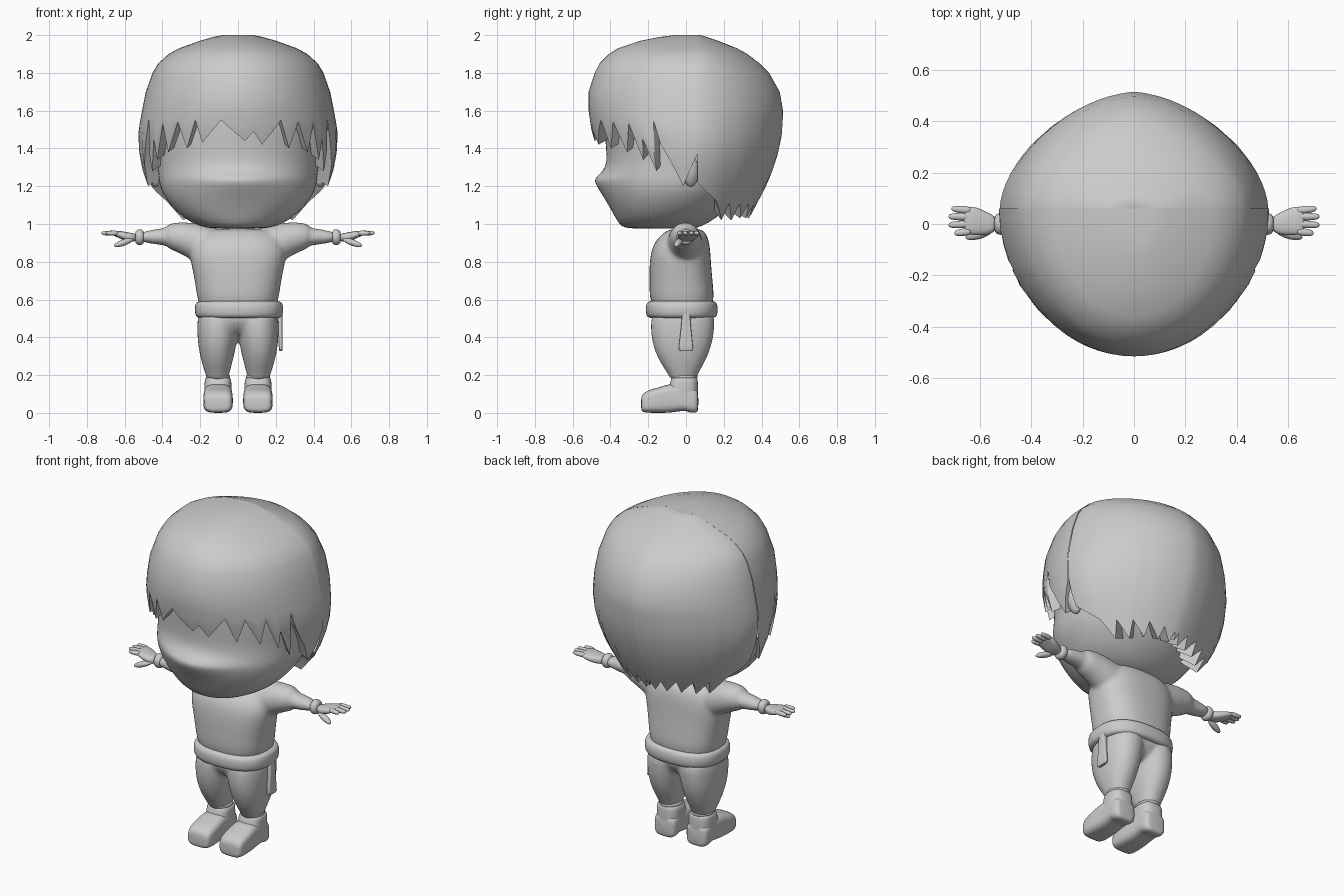
import bpy, bmesh, math
from mathutils import Vector, Matrix


def spow(v, p):
    return math.copysign(abs(v) ** p, v)


def loft(bm, axis, rings, s=1, n=24, e=2.0):
    """Skin superellipse rings (t, u0, u1, v0, v1); s=-1 mirrors in x."""
    loops = []
    for t, u0, u1, v0, v1 in rings:
        loop = []
        for i in range(n):
            a = 2 * math.pi * i / n
            u = (u0 + u1) / 2 + (u1 - u0) / 2 * spow(math.cos(a), 2 / e)
            v = (v0 + v1) / 2 + (v1 - v0) / 2 * spow(math.sin(a), 2 / e)
            x, y, z = {'x': (t, u, v), 'y': (u, t, v), 'z': (u, v, t)}[axis]
            loop.append(bm.verts.new((s * x, y, z)))
        loops.append(loop)
    for a, b in zip(loops, loops[1:]):
        for i in range(n):
            j = (i + 1) % n
            bm.faces.new((a[i], a[j], b[j], b[i]))
    bm.faces.new(loops[0])
    bm.faces.new(loops[-1])


def ball(bm, p, q, ry, rz, s=1):
    """Ellipsoid stretched from p to q."""
    p, q = (Vector((s * v[0], v[1], v[2])) for v in (p, q))
    d = q - p
    m = (Matrix.Translation((p + q) / 2) @ d.to_track_quat('X', 'Z').to_matrix().to_4x4()
         @ Matrix.Diagonal((d.length / 2, ry, rz, 1)))
    bmesh.ops.create_uvsphere(bm, u_segments=12, v_segments=8, radius=1, matrix=m)


def finish(name, bm, subsurf=1, voxel=0, angle=50):
    bmesh.ops.recalc_face_normals(bm, faces=bm.faces)
    me = bpy.data.meshes.new(name)
    bm.to_mesh(me)
    bm.free()
    ob = bpy.data.objects.new(name, me)
    bpy.context.collection.objects.link(ob)
    if subsurf:
        m = ob.modifiers.new("round", 'SUBSURF')
        m.levels = m.render_levels = subsurf
        me.shade_smooth()
    else:
        bpy.ops.object.select_all(action='DESELECT')
        bpy.context.view_layer.objects.active = ob
        ob.select_set(True)
        bpy.ops.object.shade_smooth_by_angle(angle=math.radians(angle))
    if voxel:
        r = ob.modifiers.new("fuse", 'REMESH')
        r.mode, r.voxel_size, r.use_smooth_shade = 'VOXEL', voxel, True
        k = ob.modifiers.new("soften", 'SMOOTH')
        k.factor, k.iterations = 0.5, 14
    return ob


# head, with the muzzle pulled out of the middle of the face
bm = bmesh.new()
loft(bm, 'z', [(z, -w, w, f, b) for z, w, f, b in (
    (.975, .13, -.30, .04), (.985, .20, -.345, .08), (1.03, .29, -.372, .16),
    (1.10, .36, -.405, .24), (1.17, .405, -.42, .30), (1.215, .416, -.425, .325), (1.24, .42, -.426, .335),
    (1.265, .422, -.426, .345), (1.30, .425, -.424, .36), (1.36, .43, -.418, .38),
    (1.5, .44, -.435, .40), (1.7, .42, -.43, .40), (1.85, .32, -.32, .30), (1.93, .12, -.12, .12))],
    n=48, e=2.1)
for v in bm.verts:
    if v.co.y < -.05:
        h = v.co.z - 1.235
        v.co.y -= .062 * math.exp(-(h / (.085 if h < 0 else .036)) ** 2) * math.exp(-(v.co.x / .24) ** 2)
finish("head", bm)

# ears
for s, side in ((1, "right"), (-1, "left")):
    bm = bmesh.new()
    ball(bm, (.43, .025, 1.19), (.468, .03, 1.36), .045, .035, s)
    finish("ear_" + side, bm)

# hair: panels hung from the crown around y = 0.06, with a jagged lower edge
CY, SPLIT = .06, 1.57


def lerp(table, x, k):
    for a, b in zip(table, table[1:]):
        if x <= b[0]:
            f = max(0, (x - a[0]) / (b[0] - a[0]))
            return a[k] + (b[k] - a[k]) * f
    return table[-1][k]


def hair(name, prof, keys, scale, e, inner, lift):
    angles = []
    for a, b in zip(keys, keys[1:]):
        k = max(1, round((b[0] - a[0]) / 6))
        angles += [a[0] + (b[0] - a[0]) * i / k for i in range(k)]
    angles.append(keys[-1][0])
    bm = bmesh.new()
    top = bm.verts.new((0, CY, 1.995))
    upper = [SPLIT] + [p[0] for p in prof if p[0] > SPLIT]
    cols = []
    for a in angles:
        zb = lerp(keys, a, 1)
        sx, sy = (spow(f(math.radians(a)), 2 / e) for f in (math.sin, math.cos))

        def vert(z, zr, m):
            return bm.verts.new((lerp(prof, zr, 1) * m * sx, CY - lerp(prof, zr, 2) * m * sy, z))
        zs = [zb + (SPLIT - zb) * i / 5 for i in range(5)] + upper
        cols.append([vert(zb + lift, zb, inner)] + [vert(z, z, scale) for z in zs])
    for a, b in zip(cols, cols[1:]):
        for i in range(len(a) - 1):
            bm.faces.new((a[i], b[i], b[i + 1], a[i + 1]))
        bm.faces.new((a[-1], b[-1], top))
    return finish(name, bm, subsurf=0, angle=40)


front = ((1.2, .48, .47), (1.3, .508, .495), (1.4, .522, .53), (1.5, .523, .558), (1.6, .505, .572),
         (1.7, .485, .572), (1.8, .45, .54), (1.85, .42, .515), (1.9, .365, .465), (1.93, .31, .42),
         (1.97, .2, .30), (1.99, .13, .20), (2.0, .08, .12))
back = ((1.0, .34, .26), (1.1, .40, .31), (1.2, .46, .365), (1.3, .50, .405), (1.4, .522, .435),
        (1.5, .523, .452), (1.6, .505, .454), (1.7, .485, .436), (1.8, .45, .38), (1.85, .42, .33),
        (1.9, .365, .265), (1.93, .31, .21), (1.97, .2, .11), (1.99, .13, .05), (2.0, .08, .02))
fringe = [(-10, 1.55), (0, 1.47), (4, 1.44), (9, 1.49), (14, 1.42), (26, 1.55), (31, 1.40), (38, 1.54),
          (45, 1.38), (50, 1.53), (56, 1.34), (58, 1.45), (64, 1.28), (66, 1.54), (69, 1.42),
          (81, 1.2), (90, 1.37)]
left = [(-a, z) for a, z in fringe[:5:-1]] + [(-26, 1.55), (-21, 1.43)]
hair("front_hair", front, left + fringe, 1.006, 2.0, .8, .06)
half = [(90, 1.22), (112, 1.12), (122, 1.02), (126, 1.11), (135, 1.02), (139, 1.11), (148, 1.03),
        (152, 1.11), (161, 1.03), (165, 1.10), (173, 1.03), (177, 1.09), (180, 1.05)]
hair("back_hair", back, half + [(360 - a, z) for a, z in half[-2::-1]], 1.0, 1.7, .7, .05)

# shirt: torso and sleeves fused
bm = bmesh.new()
loft(bm, 'z', [(z, -w, w, f, b) for z, w, f, b in (
    (.53, .21, -.183, .145), (.62, .216, -.194, .15), (.75, .238, -.195, .135), (.84, .26, -.19, .13),
    (.90, .245, -.17, .125), (.945, .215, -.13, .11), (.98, .16, -.085, .085))], n=40, e=2.5)
for s in (1, -1):
    loft(bm, 'x', [(.08, -.11, .10, .77, .97), (.18, -.105, .09, .775, .997), (.25, -.095, .085, .81, 1.01),
                   (.32, -.083, .075, .852, 1.012), (.40, -.068, .064, .876, .998)], s)
    loft(bm, 'x', [(.34, -.06, .055, .88, .985), (.42, -.055, .053, .888, .978),
                   (.54, -.037, .037, .907, .954)], s)
finish("shirt", bm, voxel=.01)

# trousers: hips and legs fused
bm = bmesh.new()
loft(bm, 'z', [(.40, -.07, .07, -.10, .06), (.45, -.17, .17, -.16, .12), (.50, -.207, .207, -.182, .145),
               (.57, -.207, .207, -.18, .145)], n=32, e=2.4)
for s in (1, -1):
    loft(bm, 'z', [(.165, .052, .163, -.084, .054), (.2, .048, .17, -.09, .06), (.25, .034, .188, -.128, .09),
                   (.32, .016, .206, -.164, .125), (.40, .002, .216, -.186, .147),
                   (.48, -.01, .216, -.188, .153), (.56, -.02, .212, -.18, .15)], s, n=32, e=2.2)
finish("trousers", bm, voxel=.01)

# belt and its hanging end
bm = bmesh.new()
loft(bm, 'z', [(z, -.229 + d, .24 - d, -.214 + d, .169 - d) for z, d in (
    (.50, .03), (.506, .008), (.53, 0), (.565, 0), (.588, .008), (.595, .03))], n=40, e=2.5)
finish("belt", bm)
bm = bmesh.new()
loft(bm, 'z', [(.328, .219, .233, -.03, .03), (.335, .217, .236, -.039, .038), (.36, .215, .236, -.037, .036),
               (.44, .212, .236, -.028, .028), (.53, .207, .236, -.02, .02)], e=5)
finish("belt_end", bm, subsurf=0)

for s, side in ((1, "right"), (-1, "left")):
    # wrist cuff
    bm = bmesh.new()
    loft(bm, 'x', [(x, -r, r, .93 - r, .93 + r) for x, r in (
        (.497, .025), (.502, .038), (.52, .045), (.538, .038), (.545, .025))], s)
    finish("cuff_" + side, bm)

    # hand: palm, four fingers, thumb
    bm = bmesh.new()
    loft(bm, 'x', [(.535, -.028, .03, .908, .95), (.57, -.045, .045, .903, .953), (.61, -.045, .066, .915, .962),
                   (.645, -.042, .07, .933, .965), (.665, -.034, .064, .94, .963)], s, n=16, e=2.6)
    for y0, y1, tip in ((-.028, -.036, .70), (.0, -.004, .724), (.028, .029, .724), (.052, .06, .712)):
        loft(bm, 'x', [(x, y0 + (y1 - y0) * f - r, y0 + (y1 - y0) * f + r, .953 - r, .953 + r * .8)
                       for f, r in ((0, .017), (.5, .0165), (.85, .014), (1, .007))
                       for x in (.63 + (tip - .63) * f,)], s, n=8)
    ball(bm, (.55, -.025, .922), (.66, -.055, .882), .02, .017, s)
    finish("hand_" + side, bm)

    # boot
    bm = bmesh.new()
    loft(bm, 'y', [(-.238, .05, .16, .02, .075), (-.232, .036, .175, .004, .10), (-.20, .027, .184, .0, .122),
                   (-.14, .027, .184, .0, .135), (-.09, .03, .181, .0, .155), (-.04, .033, .178, .008, .15),
                   (.0, .034, .178, .012, .14), (.02, .034, .178, .0, .14), (.055, .038, .174, .0, .13),
                   (.066, .055, .16, .01, .11)], s, n=32, e=3.6)
    loft(bm, 'z', [(.03, .034, .178, -.10, .064), (.10, .034, .178, -.105, .064), (.14, .034, .178, -.09, .064),
                   (.18, .036, .176, -.078, .062), (.19, .045, .17, -.075, .058)], s, n=32, e=2.7)
    finish("boot_" + side, bm)

    # ankle band
    bm = bmesh.new()
    loft(bm, 'z', [(z, .04 + d, .172 - d, -.084 + d, .063 - d) for z, d in (
        (.178, .012), (.182, 0), (.2, 0), (.206, .012))], s)
    finish("ankle_band_" + side, bm)
